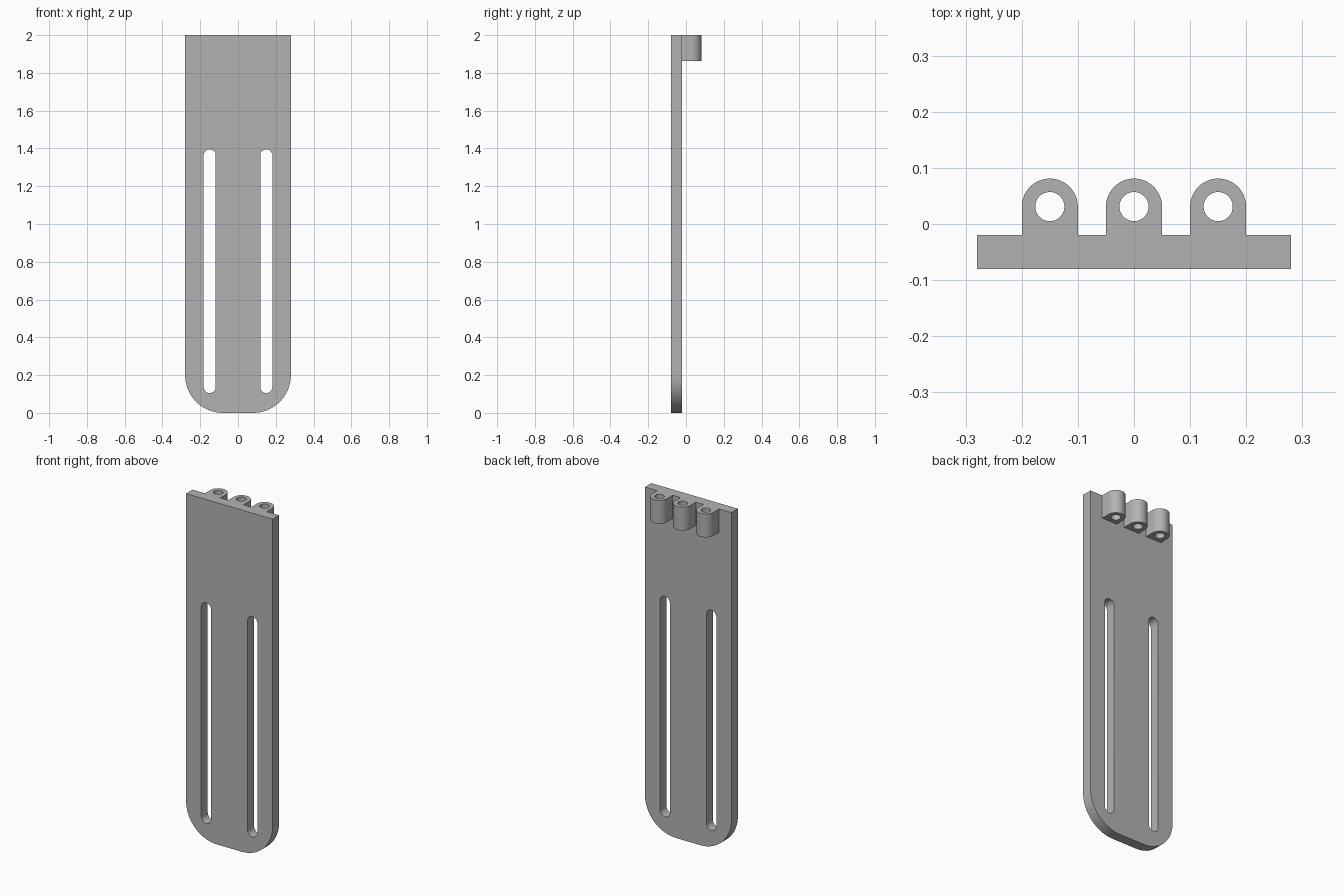
import bpy, bmesh
from math import sin, cos, pi, radians
from mathutils import Vector

old = bpy.data.objects.get("Cube")
if old:
    bpy.data.objects.remove(old, do_unlink=True)

grey = bpy.data.materials.new("plain grey")
grey.use_nodes = True
grey.diffuse_color = (0.45, 0.45, 0.45, 1)
grey.node_tree.nodes["Principled BSDF"].inputs["Base Color"].default_value = grey.diffuse_color


def arc(u, v, r, start, end, steps=16):
    """Points on an arc, angles in degrees."""
    angles = [radians(start + (end - start) * i / steps) for i in range(steps + 1)]
    return [(u + r * cos(a), v + r * sin(a)) for a in angles]


def extrude_profile(name, loops, place, depth):
    """Fill an outline with holes, then extrude it along depth."""
    bm = bmesh.new()
    edges = []
    for loop in loops:
        verts = [bm.verts.new(place(u, v)) for u, v in loop]
        edges += [bm.edges.new((a, b)) for a, b in zip(verts, verts[1:] + verts[:1])]
    bmesh.ops.triangle_fill(bm, edges=edges, use_beauty=True)
    result = bmesh.ops.extrude_face_region(bm, geom=bm.faces[:], use_keep_orig=True)
    moved = [g for g in result["geom"] if isinstance(g, bmesh.types.BMVert)]
    bmesh.ops.translate(bm, verts=moved, vec=Vector(depth))
    bmesh.ops.recalc_face_normals(bm, faces=bm.faces[:])
    mesh = bpy.data.meshes.new(name)
    bm.to_mesh(mesh)
    bm.free()
    mesh.materials.append(grey)
    obj = bpy.data.objects.new(name, mesh)
    bpy.context.collection.objects.link(obj)
    bpy.ops.object.select_all(action="DESELECT")
    obj.select_set(True)
    bpy.context.view_layer.objects.active = obj
    bpy.ops.object.shade_smooth_by_angle(angle=radians(30))
    return obj


# Flat plate with rounded lower corners and two long slots
half_width, corner = 0.28, 0.2
front, back, top = -0.08, -0.02, 2.0
outline = [(half_width, top), (-half_width, top)]
outline += arc(-half_width + corner, corner, corner, 180, 270)
outline += arc(half_width - corner, corner, corner, 270, 360)
slot_radius = 0.032
slots = [arc(x, 1.363, slot_radius, 0, 180) + arc(x, 0.137, slot_radius, 180, 360)
         for x in (-0.15, 0.15)]
extrude_profile("slotted_plate", [outline] + slots,
                lambda u, v: (u, front, v), (0, back - front, 0))

# Three hinge knuckles along the top of the back
bottom = 1.863
for side, x in (("right", -0.15), ("middle", 0), ("left", 0.15)):
    lug = [(x - 0.05, back), (x + 0.05, back)] + arc(x, 0.031, 0.05, 0, 180, 24)
    pin_hole = arc(x, 0.031, 0.026, 0, 350, 35)
    extrude_profile("hinge_knuckle_" + side, [lug, pin_hole],
                    lambda u, v: (u, v, bottom), (0, 0, top - bottom))
